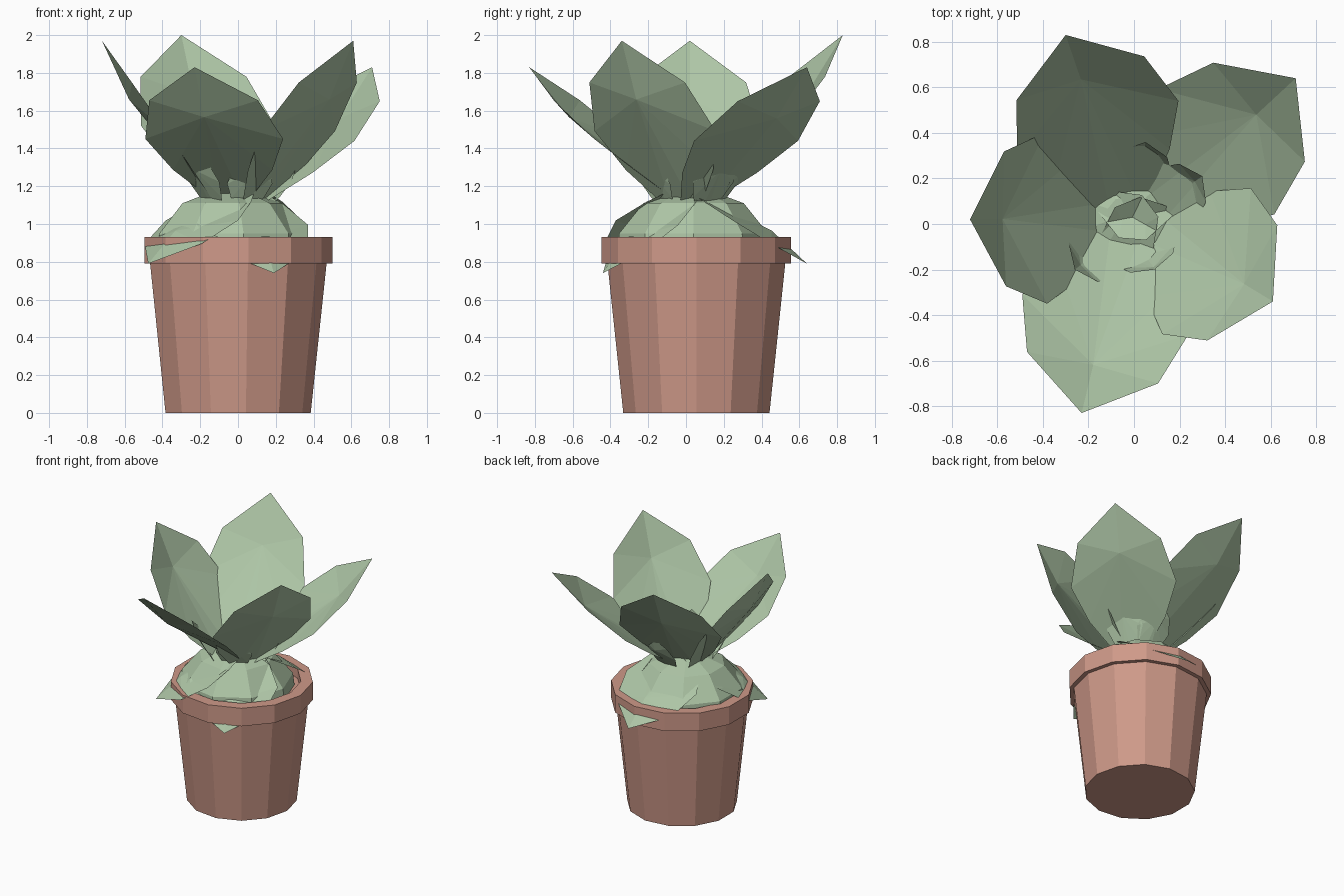
import bpy, math
from mathutils import Vector

if "Cube" in bpy.data.objects:
    bpy.data.objects.remove(bpy.data.objects["Cube"])

def material(name, color):
    m = bpy.data.materials.new(name)
    m.diffuse_color = (*color, 1)
    m.use_nodes = True
    m.node_tree.nodes["Principled BSDF"].inputs["Base Color"].default_value = m.diffuse_color
    return m

CLAY = material("clay", (0.62, 0.32, 0.25))
GREEN = material("leaf_green", (0.42, 0.56, 0.38))

def make(name, verts, faces, mat):
    me = bpy.data.meshes.new(name)
    me.from_pydata([tuple(v) for v in verts], [], faces)
    me.materials.append(mat)
    ob = bpy.data.objects.new(name, me)
    bpy.context.collection.objects.link(ob)
    return ob

def lathe(name, profile, sides, center, mat, closed=False):
    verts = [(center[0] + r * math.cos(2 * math.pi * i / sides),
              center[1] + r * math.sin(2 * math.pi * i / sides), z)
             for r, z in profile for i in range(sides)]
    n = len(profile)
    faces = []
    for j in range(n if closed else n - 1):
        a, b = j * sides, ((j + 1) % n) * sides
        for i in range(sides):
            k = (i + 1) % sides
            faces.append((a + i, a + k, b + k, b + i))
    if not closed:
        faces.append(tuple(reversed(range(sides))))
        faces.append(tuple(range((n - 1) * sides, n * sides)))
    return make(name, verts, faces, mat)

# leaf half outline: fraction along the length, half width
OUTLINE = [(0.0, 0.07), (0.255, 0.27), (0.48, 0.375), (0.76, 0.296)]

def leaf(name, base, tip, width=1.0, dip=0.06):
    b, t = Vector(base), Vector(tip)
    axis = t - b
    side = axis.cross(Vector((0, 0, 1))).normalized()
    normal = side.cross(axis).normalized()
    right = [b + axis * f + side * w * width for f, w in OUTLINE]
    left = [b + axis * f - side * w * width for f, w in OUTLINE]
    ring = right + [t] + left[::-1]
    mid = b + axis * 0.7 - normal * dip
    n = len(ring)
    faces = [(i, (i + 1) % n, n) for i in range(n)]
    return make(name, ring + [mid], faces, GREEN)

# pot body with closed top, and separate rim
C = (-0.005, 0.055)
lathe("pot_body", [(0.39, 0), (0.475, 0.80), (0.43, 0.86)], 13, C, CLAY)
lathe("pot_rim", [(0.505, 0.79), (0.505, 0.93), (0.42, 0.93), (0.42, 0.79)],
      13, C, CLAY, closed=True)

# dense leaf base filling the pot mouth
lathe("plant_base", [(0.41, 0.86), (0.40, 0.95), (0.27, 1.11), (0.08, 1.18)],
      9, (-0.04, 0.04), GREEN)

# five large upper leaves
for i, (base, tip) in enumerate([
        ((-0.03, 0.04, 1.08), (-0.30, 0.83, 2.00)),
        ((0.04, 0.02, 1.08), (0.71, 0.64, 1.83)),
        ((-0.08, 0.03, 1.05), (-0.72, 0.02, 1.97)),
        ((0.05, 0.00, 1.05), (0.61, -0.34, 1.97)),
        ((-0.03, 0.00, 1.10), (-0.23, -0.83, 1.83))]):
    leaf(f"upper_leaf_{i + 1}", base, tip)

# drooping leaves over the rim
for i, tip in enumerate([(0.05, 0.64, 0.79), (-0.475, -0.33, 0.79),
                         (0.19, -0.44, 0.74)]):
    base = (-tip[0] * 0.15, 0.03 - tip[1] * 0.15, 1.23)
    leaf(f"drooping_leaf_{i + 1}", base, tip, 0.85, -0.05)

# small young leaves between the layers
for i, tip in enumerate([(-0.26, -0.20, 1.41), (0.09, -0.20, 1.39),
                         (0.30, 0.21, 1.41), (0.05, 0.36, 1.40)]):
    leaf(f"small_leaf_{i + 1}", (tip[0] * 0.4, tip[1] * 0.4, 1.05), tip, 0.35, 0.03)
